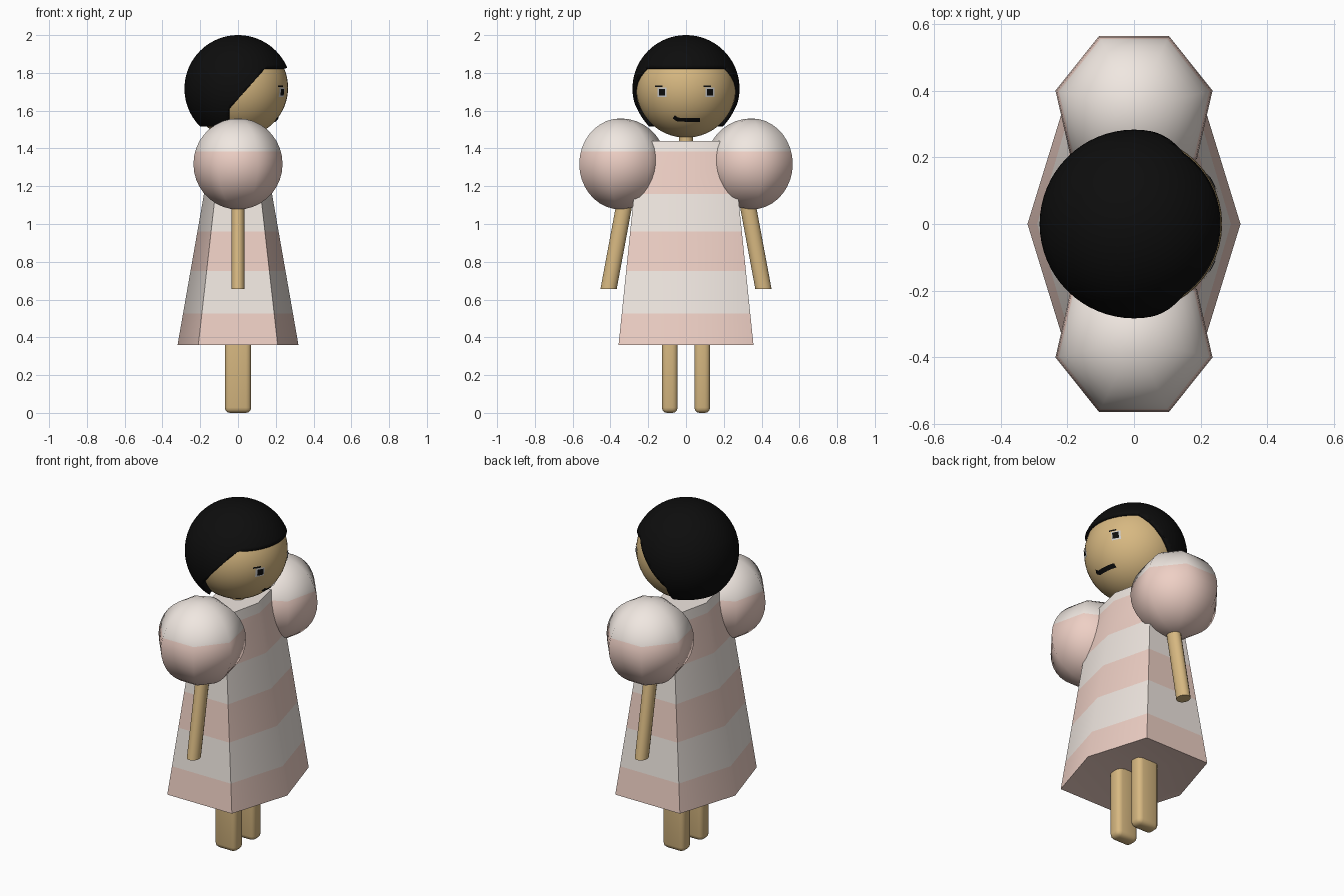
import bpy, bmesh, math
from mathutils import Vector, Matrix

if "Cube" in bpy.data.objects:
    bpy.data.objects.remove(bpy.data.objects["Cube"])


def material(name, rgb):
    m = bpy.data.materials.new(name)
    m.diffuse_color = (*rgb, 1)
    m.use_nodes = True
    m.node_tree.nodes["Principled BSDF"].inputs["Base Color"].default_value = m.diffuse_color
    return m


SKIN = material("skin", (0.68, 0.48, 0.22))
PINK = material("pink", (0.86, 0.63, 0.56))
CREAM = material("cream", (0.87, 0.80, 0.75))
BLACK = material("black", (0.004, 0.004, 0.004))
WHITE = material("white", (0.9, 0.9, 0.9))
STRIPES = (0.525, 0.75, 0.96, 1.16, 1.385)
HEAD = Vector((0, 0, 1.722))
HEAD_R = 0.265


def finish(bm, name, mats, angle=60):
    bmesh.ops.recalc_face_normals(bm, faces=bm.faces)
    me = bpy.data.meshes.new(name)
    bm.to_mesh(me)
    bm.free()
    for m in mats:
        me.materials.append(m)
    ob = bpy.data.objects.new(name, me)
    bpy.context.collection.objects.link(ob)
    bpy.ops.object.select_all(action='DESELECT')
    ob.select_set(True)
    bpy.context.view_layer.objects.active = ob
    bpy.ops.object.shade_smooth_by_angle(angle=math.radians(angle))
    return ob


def cut(bm, point, normal):
    bmesh.ops.bisect_plane(bm, geom=bm.verts[:] + bm.edges[:] + bm.faces[:],
                           plane_co=point, plane_no=normal)


def stripe(bm, levels):
    for z in levels:
        cut(bm, (0, 0, z), (0, 0, 1))
    for f in bm.faces:
        z = f.calc_center_median().z
        f.material_index = sum(z > s for s in levels) % 2


def sphere(centre, radius, u=48, v=32):
    bm = bmesh.new()
    bmesh.ops.create_uvsphere(bm, u_segments=u, v_segments=v, radius=radius,
                              matrix=Matrix.Translation(centre))
    return bm


def rod(name, start, end, rx, ry, segments=16):
    a, b = Vector(start), Vector(end)
    bm = bmesh.new()
    bmesh.ops.create_cone(bm, cap_ends=True, segments=segments, radius1=1, radius2=1, depth=1)
    for v in bm.verts:
        p = a.lerp(b, v.co.z + 0.5)
        v.co = (p.x + v.co.x * rx, p.y + v.co.y * ry, p.z)
    return finish(bm, name, [SKIN])


# Dress: six-sided flared loft, striped by height
bm = bmesh.new()
rings = []
for z, tip, side, depth in ((0.36, 0.32, 0.21, 0.357), (1.16, 0.18, 0.12, 0.275),
                            (1.44, 0.13, 0.09, 0.18)):
    pts = [(tip, 0), (side, depth), (-side, depth), (-tip, 0), (-side, -depth), (side, -depth)]
    rings.append([bm.verts.new((x, y, z)) for x, y in pts])
for lo, hi in zip(rings, rings[1:]):
    for i in range(6):
        j = (i + 1) % 6
        bm.faces.new((lo[i], lo[j], hi[j], hi[i]))
bm.faces.new(rings[-1])
hub = bm.verts.new((0, 0, 0.42))
for i in range(6):
    bm.faces.new((rings[0][i], hub, rings[0][(i + 1) % 6]))
stripe(bm, STRIPES)
finish(bm, "dress", [PINK, CREAM], 70)

for label, s in (("left", 1), ("right", -1)):
    # Puffed sleeve: seven-sided ball with a flat side outward
    bm = sphere((0, 0, 0), 1, 7, 18)
    spin = Matrix.Rotation(math.radians(-s * 90), 3, 'Z')
    first = max((v.co for v in bm.verts), key=lambda c: c.x * 10 + c.y * 0.01)
    base = math.atan2(first.y, first.x)
    turn = Matrix.Rotation(s * math.pi / 2 + math.pi / 7 - base, 3, 'Z')
    for v in bm.verts:
        c = turn @ v.co
        v.co = (c.x * 0.242, c.y * 0.242 + s * 0.347, c.z * 0.241 + 1.318)
    stripe(bm, (1.385,))
    finish(bm, label + "_sleeve", [PINK, CREAM], 80)

    # Arm, leaning outward
    rod(label + "_arm", (0, s * 0.41, 0.655), (0, s * 0.29, 1.3), 0.035, 0.043)

    # Leg: rounded block
    bm = bmesh.new()
    bmesh.ops.create_cube(bm, size=1)
    for v in bm.verts:
        v.co = (v.co.x * 0.14, v.co.y * 0.084 + s * 0.086, (v.co.z + 0.5) * 0.6)
    bmesh.ops.bevel(bm, geom=bm.edges[:], offset=0.028, segments=3, profile=0.5,
                    affect='EDGES')
    finish(bm, label + "_leg", [SKIN])

# Neck and head
rod("neck", (0, 0, 1.4), (0, 0, 1.52), 0.038, 0.038)
finish(sphere(HEAD, HEAD_R), "head", [SKIN])

# Hair: shell trimmed to a straight fringe and slanted sides
FRINGE, TEMPLE, NAPE = 1.828, (0.148, 1.828), (-0.05, 1.605)
BOTTOM = 1.515
dx, dz = TEMPLE[0] - NAPE[0], TEMPLE[1] - NAPE[1]
bm = sphere((0, 0, 1.7165), 0.2835, 64, 40)
cut(bm, (0, 0, FRINGE), (0, 0, 1))
cut(bm, (0, 0, BOTTOM), (0, 0, 1))
cut(bm, (NAPE[0], 0, 0), (1, 0, 0))
cut(bm, (NAPE[0], 0, NAPE[1]), (-dz, 0, dx))


def is_hair(c):
    above_slant = dx * (c.z - NAPE[1]) - dz * (c.x - NAPE[0]) > 0
    return c.z > FRINGE or (c.z > BOTTOM and (c.x < NAPE[0] or above_slant))


bmesh.ops.delete(bm, context='FACES', geom=[
    f for f in bm.faces if not is_hair(f.calc_center_median())])
hair = finish(bm, "hair", [BLACK])
shell = hair.modifiers.new("thickness", 'SOLIDIFY')
shell.thickness = 0.022
shell.offset = -1


def face_strip(name, path, width, mat, lift):
    """Flat band following (y, z) points, laid on the front of the head."""
    bm = bmesh.new()
    dense = []
    for (y0, z0), (y1, z1) in zip(path, path[1:]):
        dense += [(y0 + (y1 - y0) * t / 4, z0 + (z1 - z0) * t / 4) for t in range(4)]
    dense.append(path[-1])
    rows = []
    for i, p in enumerate(dense):
        a, b = dense[max(i - 1, 0)], dense[min(i + 1, len(dense) - 1)]
        d = Vector((b[0] - a[0], b[1] - a[1])).normalized()
        row = []
        for k in (-0.5, 0, 0.5):
            y, z = p[0] - d.y * width * k, p[1] + d.x * width * k
            x = math.sqrt((HEAD_R + lift) ** 2 - y * y - (z - HEAD.z) ** 2)
            row.append(bm.verts.new((x, y, z)))
        rows.append(row)
    for r, q in zip(rows, rows[1:]):
        for k in range(2):
            bm.faces.new((r[k], q[k], q[k + 1], r[k + 1]))
    finish(bm, name, [mat])


# Eyes, brows and mouth
for label, y, brow in (("right", -0.127, -0.145), ("left", 0.127, 0.112)):
    face_strip(label + "_eye_white", [(y - 0.023, 1.698), (y + 0.023, 1.698)], 0.05, WHITE, 0.002)
    face_strip(label + "_pupil", [(y - 0.016, 1.698), (y + 0.016, 1.698)], 0.036, BLACK, 0.004)
    face_strip(label + "_brow", [(brow - 0.02, 1.73), (brow + 0.02, 1.73)], 0.009, BLACK, 0.004)
face_strip("mouth", [(-0.065, 1.567), (-0.045, 1.553), (0.0, 1.551), (0.075, 1.551)],
           0.02, BLACK, 0.004)
